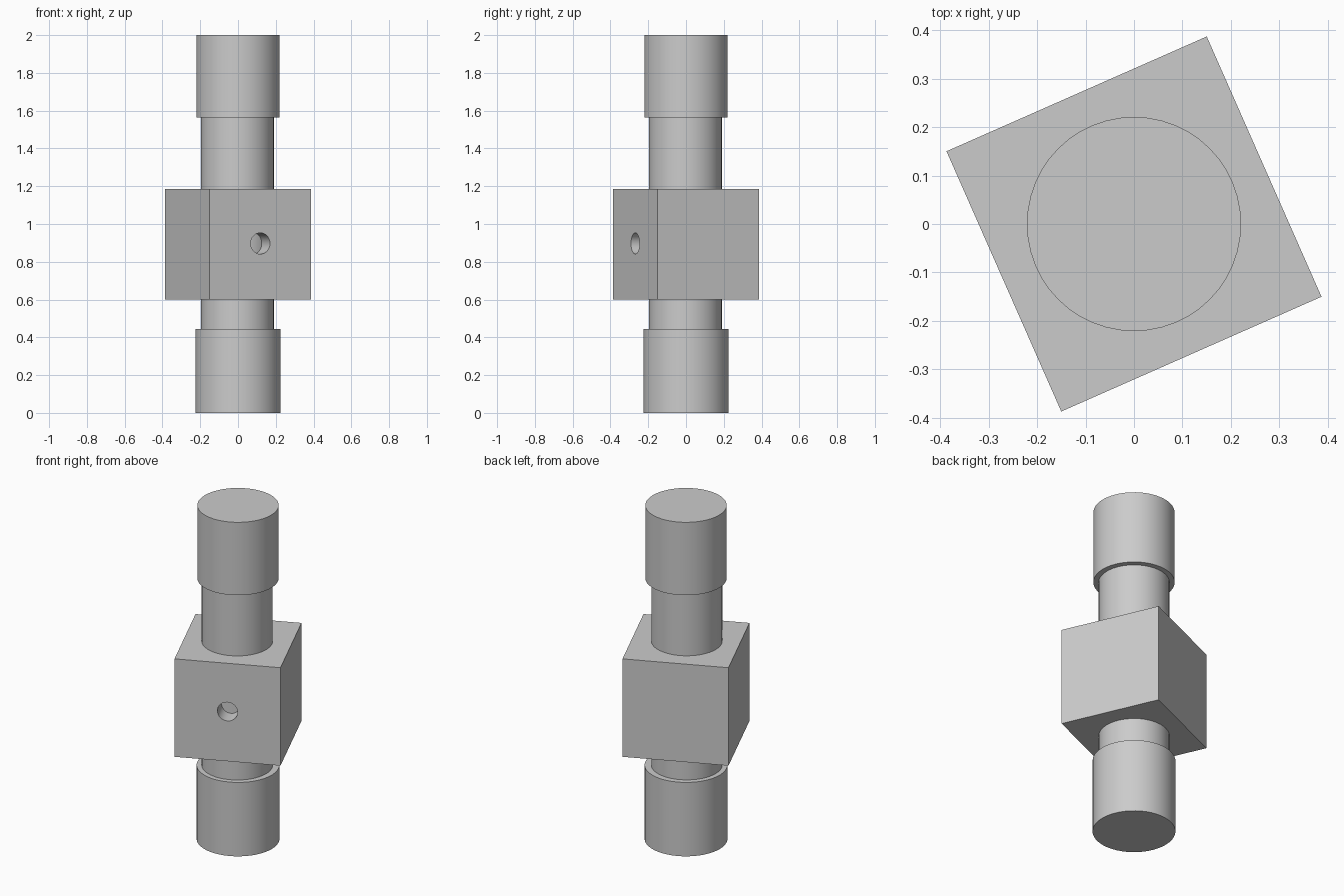
import bpy, math
from mathutils import Matrix

if "Cube" in bpy.data.objects:
    bpy.data.objects.remove(bpy.data.objects["Cube"])

ANGLE = math.radians(23.8)   # turn of the block about the vertical axis
SIDE = 0.587                 # block edge length
BLOCK_Z = 0.893              # block centre height

grey = bpy.data.materials.new("plain grey")
grey.diffuse_color = (0.6, 0.6, 0.6, 1)
grey.use_nodes = True
grey.node_tree.nodes["Principled BSDF"].inputs["Base Color"].default_value = grey.diffuse_color


def finish(obj, name):
    obj.name = name
    obj.data.materials.clear()
    obj.data.materials.append(grey)
    bpy.ops.object.select_all(action='DESELECT')
    obj.select_set(True)
    bpy.context.view_layer.objects.active = obj
    bpy.ops.object.shade_smooth_by_angle(angle=math.radians(30))
    return obj


def cylinder(name, radius, z0, z1, x=0.0, y=0.0):
    bpy.ops.mesh.primitive_cylinder_add(vertices=48, radius=radius, depth=z1 - z0,
                                        location=(x, y, (z0 + z1) / 2))
    return finish(bpy.context.object, name)


# Stacked round parts
cylinder("lower_collar", 0.225, 0.0, 0.443)
cylinder("shaft", 0.193, 0.44, 1.57, -0.003, -0.003)
cylinder("upper_collar", 0.221, 1.563, 2.0)

# Square block, turned about the shaft
bpy.ops.mesh.primitive_cube_add(size=SIDE)
block = bpy.context.object
turn = Matrix.Translation((0, 0, BLOCK_Z)) @ Matrix.Rotation(ANGLE, 4, 'Z')
block.matrix_world = turn

# Blind round hole in the middle of the block's front face
DEPTH = 0.115
bpy.ops.mesh.primitive_cylinder_add(vertices=32, radius=0.056, depth=2 * DEPTH)
cutter = bpy.context.object
cutter.name = "hole_cutter"
cutter.matrix_world = (turn @ Matrix.Translation((0, -SIDE / 2, 0.004))
                       @ Matrix.Rotation(math.pi / 2, 4, 'X'))
cutter.hide_render = True
cutter.data.materials.append(grey)
bpy.context.view_layer.update()

bpy.context.view_layer.objects.active = block
cut = block.modifiers.new("hole", 'BOOLEAN')
cut.operation = 'DIFFERENCE'
cut.solver = 'EXACT'
cut.object = cutter
bpy.ops.object.modifier_apply(modifier=cut.name)
bpy.data.objects.remove(cutter, do_unlink=True)
finish(block, "block")
